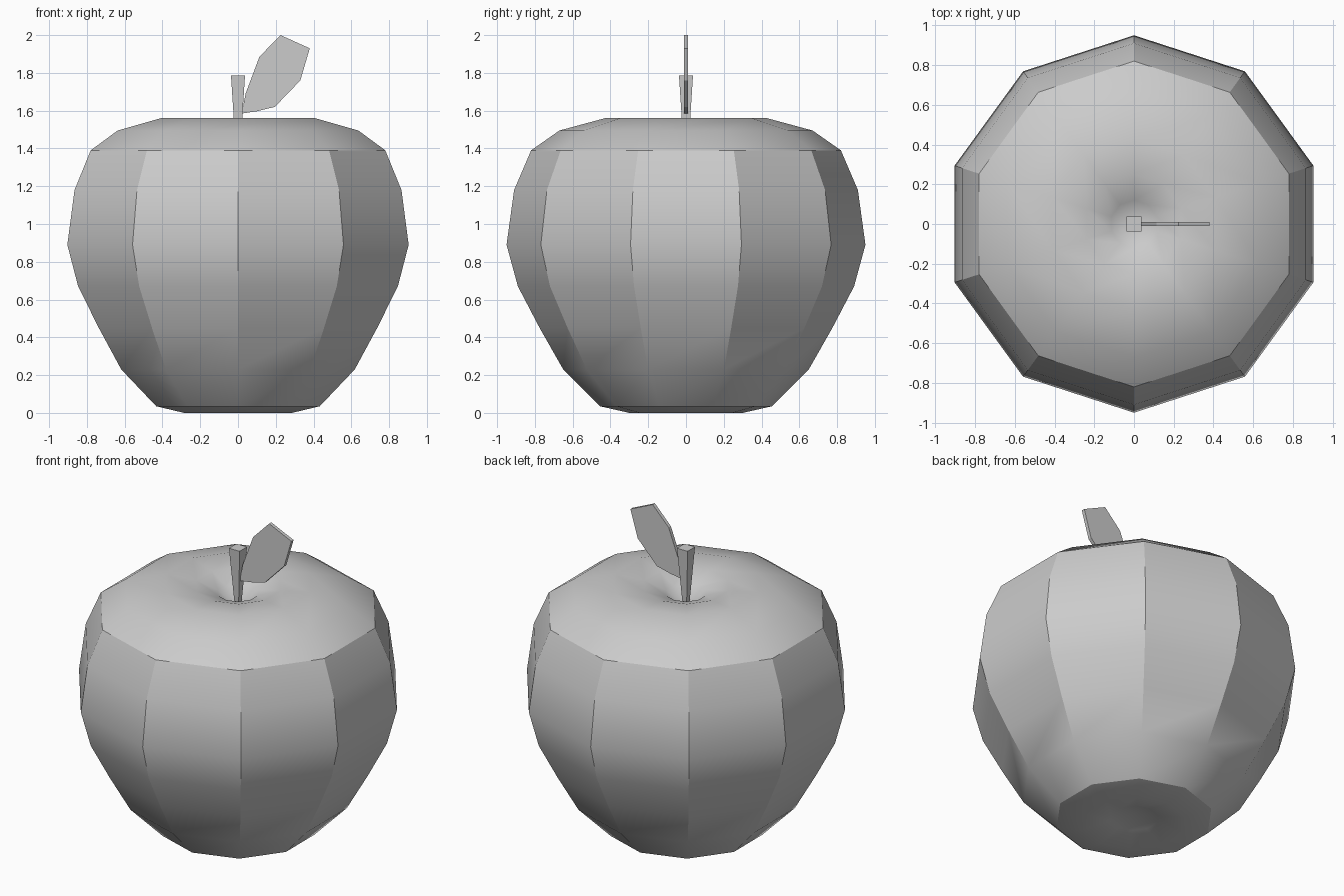
import bpy, bmesh, math

if "Cube" in bpy.data.objects:
    bpy.data.objects.remove(bpy.data.objects["Cube"])


def finish(name, bm, smooth=False):
    bmesh.ops.recalc_face_normals(bm, faces=bm.faces)
    me = bpy.data.meshes.new(name)
    bm.to_mesh(me)
    bm.free()
    ob = bpy.data.objects.new(name, me)
    bpy.context.collection.objects.link(ob)
    if smooth:
        bpy.ops.object.select_all(action='DESELECT')
        ob.select_set(True)
        bpy.context.view_layer.objects.active = ob
        bpy.ops.object.shade_smooth_by_angle(angle=math.radians(30))
    return ob


def lathe(name, profile, sides, start, smooth):
    """Rings of (radius, z); radius 0 makes a pole."""
    bm = bmesh.new()
    rings = []
    for r, z in profile:
        n = sides if r else 1
        rings.append([bm.verts.new((r * math.cos(start + math.tau * i / sides),
                                    r * math.sin(start + math.tau * i / sides), z))
                      for i in range(n)])
    for a, b in zip(rings, rings[1:]):
        for i in range(sides):
            j = (i + 1) % sides
            quad = [a[i % len(a)], a[j % len(a)], b[j % len(b)], b[i % len(b)]]
            bm.faces.new(list(dict.fromkeys(quad)))
    return finish(name, bm, smooth)


# Ten-sided apple body with dimples at both ends
lathe("apple_body", [(0, 0.06), (0.14, 0.035), (0.30, 0), (0.455, 0.035), (0.65, 0.23),
                     (0.775, 0.45), (0.89, 0.67), (0.95, 0.89), (0.91, 1.18),
                     (0.82, 1.39), (0.67, 1.495), (0.43, 1.56), (0.25, 1.545),
                     (0.12, 1.50), (0, 1.41)], 10, math.pi / 2, True)

# Square tapered stem
q = math.sqrt(2)
lathe("stem", [(0, 1.40), (0.012 * q, 1.40), (0.037 * q, 1.785), (0, 1.785)],
      4, math.pi / 4, False)

# Thin leaf beside the stem
outline = [(0.02, 1.585), (0.10, 1.597), (0.195, 1.62), (0.33, 1.76),
           (0.38, 1.93), (0.225, 2.0), (0.113, 1.885), (0.04, 1.69)]
bm = bmesh.new()
face = bm.faces.new([bm.verts.new((x, -0.011, z)) for x, z in outline])
ext = bmesh.ops.extrude_face_region(bm, geom=[face])
bmesh.ops.translate(bm, vec=(0, 0.022, 0),
                    verts=[g for g in ext["geom"] if isinstance(g, bmesh.types.BMVert)])
finish("leaf", bm)
